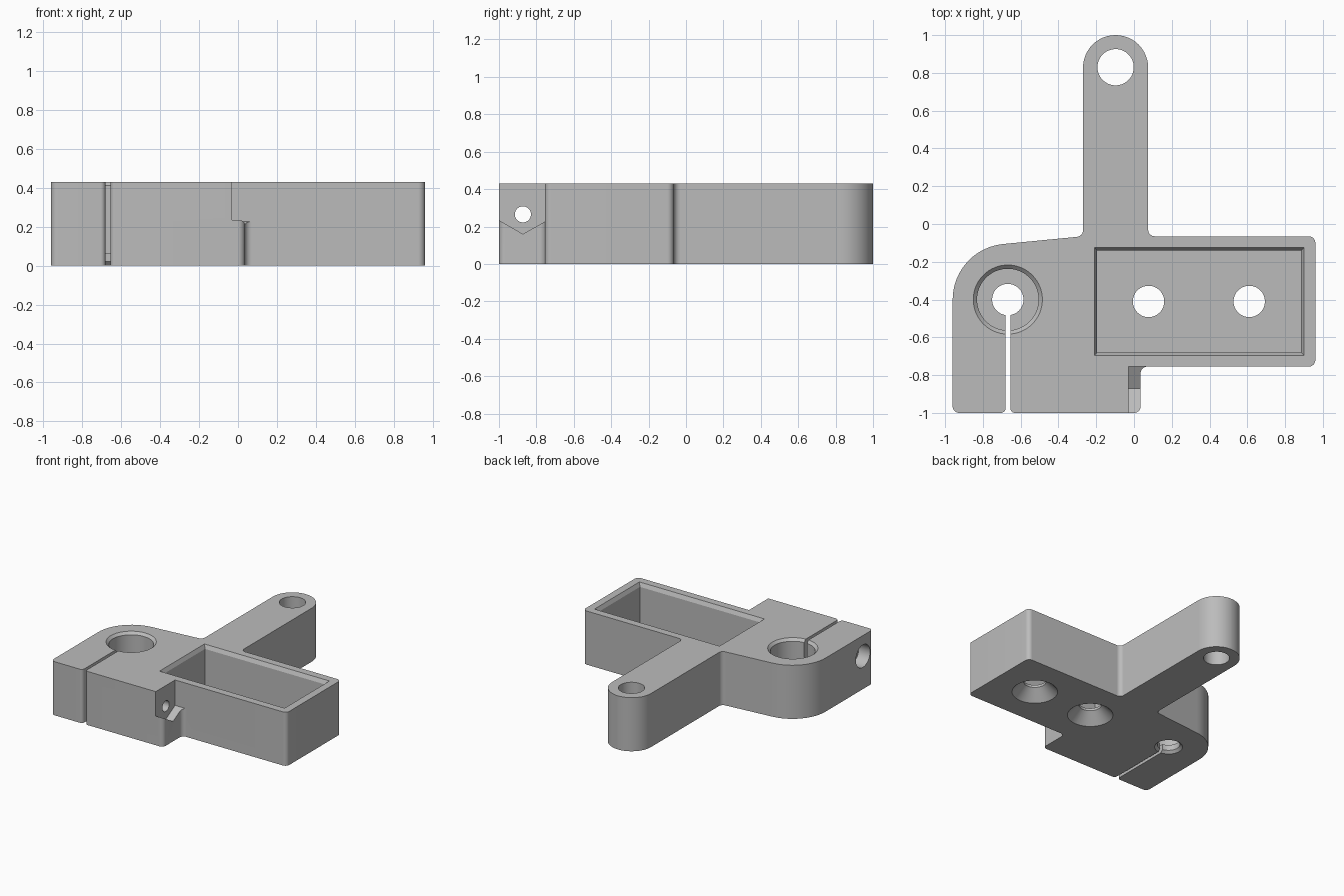
import bpy, bmesh, math
from mathutils import Vector

if "Cube" in bpy.data.objects:
    bpy.data.objects.remove(bpy.data.objects["Cube"])

H = 0.43
grey = bpy.data.materials.new("plain grey")
grey.use_nodes = True
colour = (0.5, 0.5, 0.5, 1)
grey.diffuse_color = colour
grey.node_tree.nodes["Principled BSDF"].inputs["Base Color"].default_value = colour


def rounded(corners, steps=12):
    """Outline with a fillet of the given radius at every corner."""
    pts = []
    for i, (x, y, r) in enumerate(corners):
        p = Vector((x, y))
        a = (Vector(corners[i - 1][:2]) - p).normalized()
        b = (Vector(corners[(i + 1) % len(corners)][:2]) - p).normalized()
        if r == 0:
            pts.append(p)
            continue
        half = a.angle(b) / 2
        centre = p + (a + b).normalized() * (r / math.sin(half))
        start = p + a * (r / math.tan(half)) - centre
        end = p + b * (r / math.tan(half)) - centre
        for k in range(steps + 1):
            t = k / steps
            sweep = math.pi - 2 * half
            d = (start * math.sin((1 - t) * sweep) + end * math.sin(t * sweep)) / math.sin(sweep)
            pts.append(centre + d)
    return pts


def loft(name, rings):
    """Closed solid through rings of equal point count."""
    bm = bmesh.new()
    loops = [[bm.verts.new(p) for p in ring] for ring in rings]
    n = len(loops[0])
    for lo, hi in zip(loops, loops[1:]):
        for i in range(n):
            j = (i + 1) % n
            bm.faces.new((lo[i], lo[j], hi[j], hi[i]))
    bm.faces.new(loops[0][::-1])
    bm.faces.new(loops[-1])
    bmesh.ops.recalc_face_normals(bm, faces=bm.faces)
    mesh = bpy.data.meshes.new(name)
    bm.to_mesh(mesh)
    bm.free()
    mesh.materials.append(grey)
    obj = bpy.data.objects.new(name, mesh)
    bpy.context.collection.objects.link(obj)
    return obj


def turned(name, centre, steps, axis="z", n=64):
    """Round cutter through (position, radius) steps along an axis."""
    u, v = centre
    rings = []
    for w, r in steps:
        ring = []
        for i in range(n):
            t = math.tau * i / n
            a, b = u + r * math.cos(t), v + r * math.sin(t)
            ring.append((a, b, w) if axis == "z" else (w, a, b))
        rings.append(ring)
    return loft(name, rings)


def rect(x0, x1, y0, y1, z, grow=0):
    return [(x0 - grow, y0 - grow, z), (x1 + grow, y0 - grow, z),
            (x1 + grow, y1 + grow, z), (x0 - grow, y1 + grow, z)]


# Main plate with arm, clamp slit and filleted corners
outline = rounded([
    (-0.96, -1, 0.035), (-0.68, -1, 0.025), (-0.68, -0.45, 0), (-0.655, -0.45, 0),
    (-0.655, -1, 0.025), (0.035, -1, 0.035), (0.035, -0.755, 0.035),
    (0.96, -0.755, 0.035), (0.96, -0.065, 0.035), (0.075, -0.065, 0.035),
    (0.075, 1, 0.172), (-0.27, 1, 0.172), (-0.27, -0.065, 0.035),
    (-0.96, -0.132, 0.295)])
body = loft("bracket_body", [[(p.x, p.y, z) for p in outline] for z in (0, H)])

top = H + 0.02
cutters = []

# Arm hole
cutters.append(turned("arm_hole", (-0.0975, 0.83), [(-0.1, 0.096), (top, 0.096)]))

# Clamp bore with chamfered ends
clamp = (-0.668, -0.4)
cutters.append(turned("clamp_bore", clamp, [
    (-0.02, 0.123), (0.02, 0.083), (0.065, 0.083), (0.065, 0.163),
    (H - 0.02, 0.163), (top, 0.203)]))

# Pocket with chamfered rim
pocket = (-0.195, 0.885, -0.68, -0.14)
cutters.append(loft("pocket", [rect(*pocket, 0.105), rect(*pocket, H - 0.03),
                               rect(*pocket, H, 0.015), rect(*pocket, top, 0.015)]))

# Countersunk floor holes
for x in (0.077, 0.61):
    cutters.append(turned("floor_hole", (x, -0.41), [
        (-0.02, 0.168), (0, 0.168), (0.085, 0.083), (0.2, 0.083)]))

# Nut notch with V floor
notch = [(-1.1, top), (-1.1, 0.292), (-0.872, 0.16), (-0.755, 0.226), (-0.755, top)]
cutters.append(loft("nut_notch", [[(x, y, z) for y, z in notch] for x in (-0.03, 0.2)]))

# Clamp bolt hole with head recess
cutters.append(turned("bolt_hole", (-0.872, 0.265), [
    (-1.1, 0.09), (-0.86, 0.09), (-0.86, 0.043), (0.1, 0.043)], axis="x"))

# Cut everything from the body
bpy.context.view_layer.objects.active = body
for cutter in cutters:
    mod = body.modifiers.new(cutter.name, "BOOLEAN")
    mod.operation = "DIFFERENCE"
    mod.solver = "EXACT"
    mod.object = cutter
    bpy.ops.object.modifier_apply(modifier=mod.name)
    bpy.data.objects.remove(cutter)

bpy.ops.object.select_all(action="DESELECT")
body.select_set(True)
bpy.ops.object.shade_smooth_by_angle(angle=math.radians(25))
